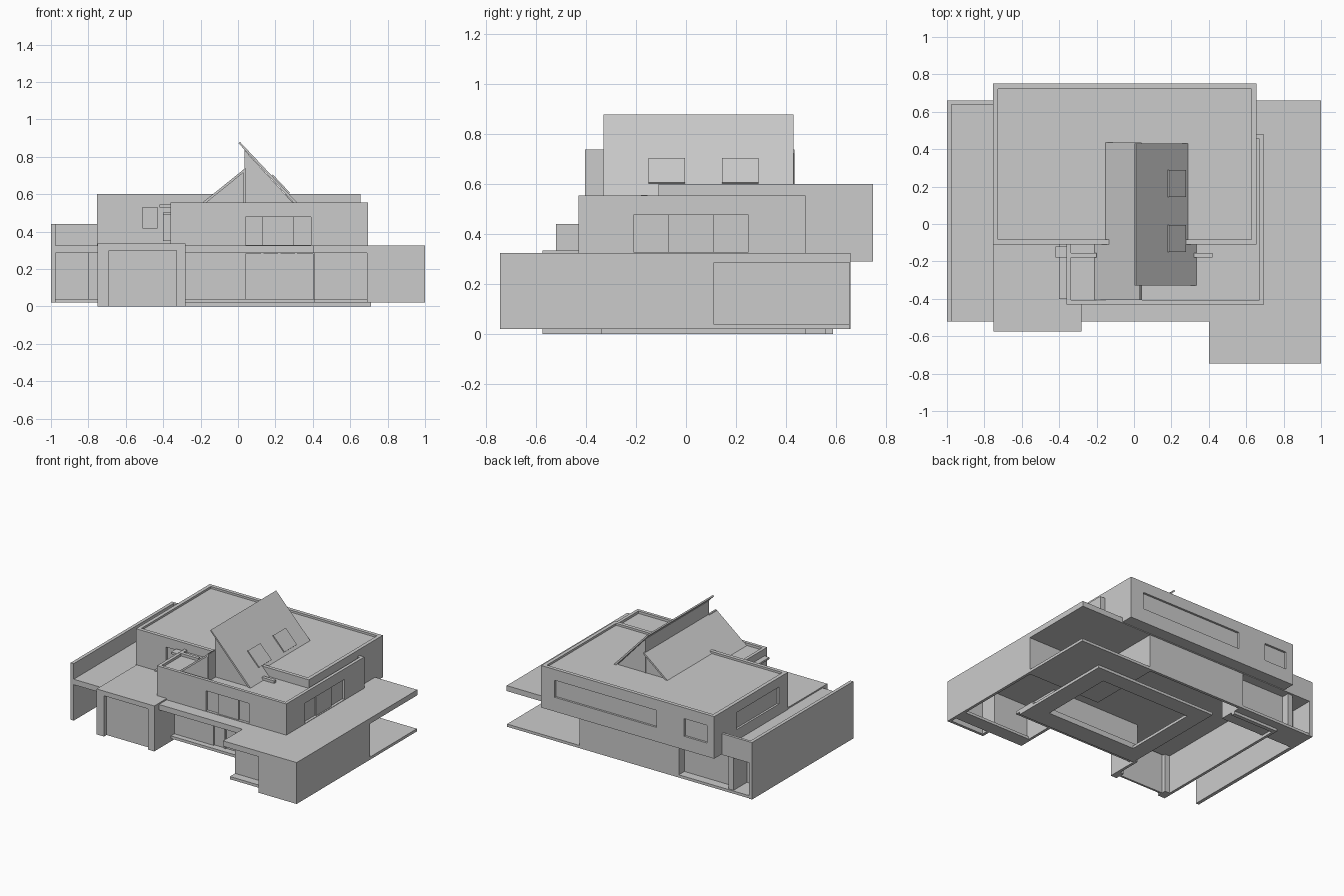
import bpy, bmesh

if "Cube" in bpy.data.objects:
    bpy.data.objects.remove(bpy.data.objects["Cube"])


def finish(name, bm):
    bmesh.ops.recalc_face_normals(bm, faces=bm.faces)
    me = bpy.data.meshes.new(name)
    bm.to_mesh(me)
    bm.free()
    ob = bpy.data.objects.new(name, me)
    bpy.context.collection.objects.link(ob)
    return ob


def prism(name, pts, a, b, axis='z'):
    """Extrude a profile: (x, y) along z, or (x, z) along y."""
    bm = bmesh.new()
    place = (lambda p, t: (p[0], p[1], t)) if axis == 'z' else (lambda p, t: (p[0], t, p[1]))
    lo = [bm.verts.new(place(p, a)) for p in pts]
    hi = [bm.verts.new(place(p, b)) for p in pts]
    bm.faces.new(lo)
    bm.faces.new(hi)
    n = len(pts)
    for i in range(n):
        j = (i + 1) % n
        bm.faces.new((lo[i], lo[j], hi[j], hi[i]))
    return finish(name, bm)


def box(name, x0, x1, y0, y1, z0, z1):
    return prism(name, [(x0, y0), (x1, y0), (x1, y1), (x0, y1)], z0, z1)


def parapet_block(name, x0, x1, y0, y1, z0, z1, rim, drop):
    """Flat-roofed mass with a sunken roof behind a parapet."""
    bm = bmesh.new()
    bmesh.ops.create_cube(bm, size=1)
    for v in bm.verts:
        v.co = (x0 if v.co.x < 0 else x1, y0 if v.co.y < 0 else y1, z0 if v.co.z < 0 else z1)
    bm.normal_update()
    top = max(bm.faces, key=lambda f: f.calc_center_median().z)
    bmesh.ops.inset_region(bm, faces=[top], thickness=rim, use_even_offset=True)
    ext = bmesh.ops.extrude_discrete_faces(bm, faces=[top])
    for v in ext['faces'][0].verts:
        v.co.z -= drop
    return finish(name, bm)


def cut(ob, *bounds):
    cutter = box("cutter", *bounds)
    cutter.hide_render = True
    cutter.hide_viewport = True
    m = ob.modifiers.new("recess", 'BOOLEAN')
    m.operation = 'DIFFERENCE'
    m.solver = 'EXACT'
    m.object = cutter
    bpy.context.view_layer.objects.active = ob
    bpy.ops.object.modifier_apply(modifier=m.name)
    bpy.data.objects.remove(cutter)


# Foundation ring
for i, b in enumerate([(-.28, .71, -.34, -.2), (-.28, .71, .36, .48), (.57, .71, -.2, .36), (-.28, -.16, -.2, .36)]):
    box(f"foundation_{i}", *b, 0, .02)
box("rear_foundation", -.75, -.38, .56, .59, 0, .02)

# Lower slabs: rear porch, entrance, front step, left porch
box("porch_floor", .41, 1, .09, .655, .02, .04)
box("entry_floor", -.28, .71, -.38, -.2, .02, .04)
box("front_step", .41, .98, -.68, -.58, .02, .04)
box("left_porch_floor", -.98, -.38, .46, .655, .02, .04)

# Canopy deck between the storeys
prism("canopy_deck", [(-1, -.52), (.4, -.52), (.4, -.745), (1, -.745), (1, .66), (-1, .66)], .285, .325)

# Left screen wall and its return at the back
box("screen_wall", -1, -.975, -.52, .66, .02, .44)
box("screen_return", -.975, -.74, .64, .66, .285, .44)

# Ground floor walls
box("front_right_wall", .69, 1, -.745, -.725, .02, .29)
box("right_wall", .98, 1, -.725, .11, .02, .29)
box("right_room_rear_wall", .41, .98, .09, .11, .02, .29)
box("right_room_recess_wall", .41, .70, -.62, -.60, .02, .29)
box("right_room_recess_side", .69, .71, -.73, -.60, .02, .29)
box("right_room_left_wall", .41, .43, -.60, -.34, .02, .29)
box("porch_wall", .39, .41, .09, .655, .02, .29)
box("rear_wall", -.38, .41, .635, .655, .02, .29)
box("left_porch_side", -.40, -.38, .46, .655, .02, .29)
box("left_porch_rear", -.82, -.38, .57, .59, .02, .29)
box("left_porch_gate", -.98, -.80, .47, .49, .02, .29)
box("left_porch_post", -.84, -.80, .48, .645, .04, .29)
box("left_house_wall", -.75, -.73, -.5, .58, 0, .29)
entry = box("entry_wall", -.28, .43, -.34, -.32, .02, .29)
cut(entry, .04, .40, -.35, -.33, .04, .28)
for x in (.13, .22, .31):
    box("entry_mullion", x - .006, x + .006, -.338, -.325, .04, .28)

# Garage
box("garage_roof", -.75, -.28, -.575, -.11, .30, .335)
box("garage_left_pier", -.75, -.69, -.575, -.5, 0, .30)
box("garage_right_pier", -.33, -.28, -.575, -.5, 0, .30)
box("garage_right_wall", -.30, -.28, -.5, -.32, 0, .30)
box("garage_door", -.69, -.33, -.545, -.53, 0, .30)

# Upper storey: rear mass and lower front mass
main = parapet_block("upper_main", -.755, .655, -.11, .75, .29, .60, .027, .015)
for b in [(-.285, .545, .735, .8, .395, .52), (-.695, -.51, .735, .8, .39, .52),
          (-.8, -.74, -.005, .49, .405, .53), (-.51, -.43, -.2, -.095, .42, .53)]:
    cut(main, *b)
front = parapet_block("upper_front", -.36, .695, -.43, .478, .32, .555, .023, .018)
cut(front, .04, .39, -.5, -.41, .328, .477)
cut(front, .675, .75, -.21, .25, .328, .477)
# Sliding glass panels stand slightly proud in the recesses
box("front_sliding_panel", .13, .30, -.42, -.405, .328, .477)
box("side_sliding_panel", .67, .685, -.07, .11, .328, .477)

# Small ledges by the left terrace and roof junctions
box("left_shade", -.40, -.36, -.40, -.11, .49, .503)
box("left_shade_side", -.40, -.36, -.18, -.165, .35, .50)
box("left_window_hood", -.42, -.36, -.18, -.12, .53, .545)
for name, x0, x1 in (("left_flashing", -.36, -.2), ("right_flashing", .32, .42)):
    box(name, x0, x1, -.18, -.155, .535, .556)

# Split pitched roof: taller right slope, lower left slope
prism("right_roof_slope", [(.01, .88), (.335, .535), (.32, .53), (.003, .872)], -.33, .43, 'y')
prism("left_roof_slope", [(.04, .74), (-.215, .535), (-.20, .53), (.04, .724)], -.405, .435, 'y')
box("clerestory_wall", .035, .045, -.31, .42, .55, .835)
box("front_fin_wall", .03, .042, -.405, -.31, .53, .735)
for y in (-.32, .405):
    prism("right_gable", [(.035, .53), (.315, .53), (.035, .835)], y, y + .012, 'y')
for y in (-.39, .405):
    prism("left_gable", [(.035, .53), (-.2, .53), (.035, .728)], y, y + .012, 'y')


# Skylights: slim raised panes following the right slope
def on_slope(x, h):
    return (x + .73 * h, .88 - (x - .01) * 1.0615 + .69 * h)


for y0, y1 in ((-.15, -.005), (.145, .29)):
    prism("skylight", [on_slope(.18, -.003), on_slope(.272, -.003), on_slope(.272, .008), on_slope(.18, .008)],
          y0, y1, 'y')
